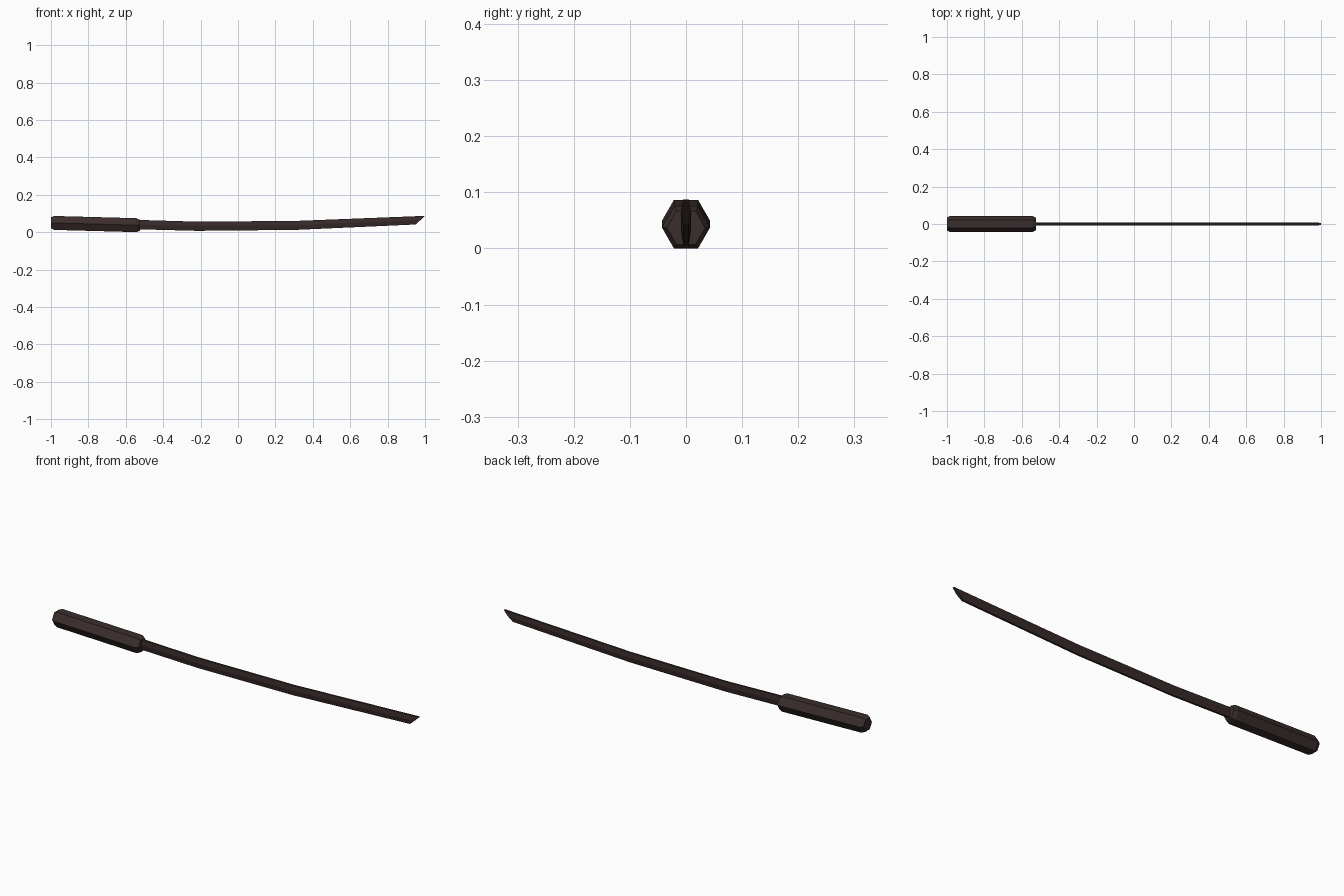
import bpy, bmesh, math

if "Cube" in bpy.data.objects:
    bpy.data.objects.remove(bpy.data.objects["Cube"])

def material(name, rgb):
    m = bpy.data.materials.new(name)
    m.diffuse_color = (*rgb, 1)
    m.use_nodes = True
    m.node_tree.nodes["Principled BSDF"].inputs["Base Color"].default_value = m.diffuse_color
    return m

def loft(name, rings, mat):
    """Skin a list of equal-length rings and cap both ends."""
    bm = bmesh.new()
    loops = [[bm.verts.new(p) for p in ring] for ring in rings]
    n = len(loops[0])
    for a, b in zip(loops, loops[1:]):
        for i in range(n):
            bm.faces.new((a[i], a[(i + 1) % n], b[(i + 1) % n], b[i]))
    bm.faces.new(loops[0])
    bm.faces.new(loops[-1])
    bmesh.ops.recalc_face_normals(bm, faces=bm.faces)
    me = bpy.data.meshes.new(name)
    bm.to_mesh(me)
    bm.free()
    me.materials.append(mat)
    ob = bpy.data.objects.new(name, me)
    bpy.context.collection.objects.link(ob)
    return ob

handle_wood = material("dark brown handle", (0.042, 0.027, 0.025))
blade_wood = material("dark reddish brown blade", (0.038, 0.022, 0.022))

# Handle: slightly tilted hexagonal grip with chamfered ends
def hexagon(x, r):
    z = 0.0375 - 0.027 * (x + 0.55)
    return [(x, r * math.cos(i * math.pi / 3), z + r * math.sin(i * math.pi / 3))
            for i in range(6)]

loft("handle", [hexagon(-1.0, 0.034), hexagon(-0.982, 0.043),
                hexagon(-0.543, 0.043), hexagon(-0.525, 0.034)], handle_wood)

# Blade: thin six-sided section swept along a shallow curve, slanted tip
# Each station: x at edge, x at spine, z of edge, z of spine
stations = [(-0.56, -0.56, 0.016, 0.066), (-0.22, -0.22, 0.007, 0.056),
            (0.31, 0.31, 0.012, 0.06), (0.95, 1.0, 0.041, 0.087)]

def section(xe, xs, ze, zs):
    xm, zm = (xe + xs) / 2, (ze + zs) / 2
    return [(xs, -0.005, zs), (xm, -0.009, zm), (xe, -0.005, ze),
            (xe, 0.005, ze), (xm, 0.009, zm), (xs, 0.005, zs)]

loft("blade", [section(*s) for s in stations], blade_wood)
